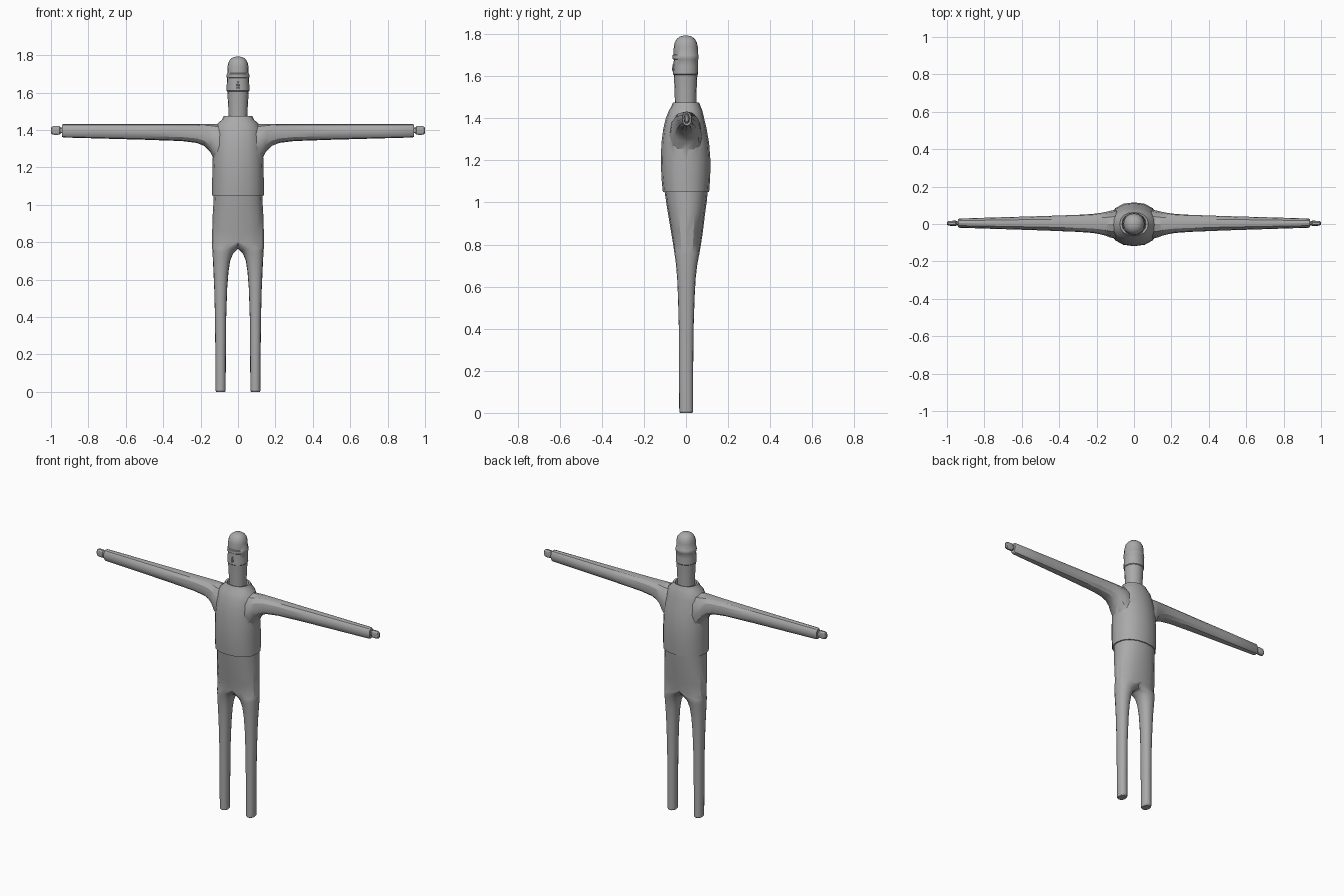
import bpy, bmesh, math

grey = bpy.data.materials.new("plain grey")
grey.diffuse_color = (0.4, 0.4, 0.4, 1)


def loft(name, rings, axis="z", sides=16, power=1.0, clip=False, angle=30):
    """Skin oval rings (t, u_min, u_max, v_min, v_max) along the z or x axis."""
    bm = bmesh.new()
    loops = []
    for t, u0, u1, v0, v1 in rings:
        loop = []
        for i in range(sides):
            a = 2 * math.pi * i / sides
            c, s = math.cos(a), math.sin(a)
            c = math.copysign(abs(c) ** power, c)
            s = math.copysign(abs(s) ** power, s)
            u = (u0 + u1) / 2 + (u1 - u0) / 2 * c
            v = (v0 + v1) / 2 + (v1 - v0) / 2 * s
            if clip:
                u = max(0.0, u)
            loop.append(bm.verts.new((u, v, t) if axis == "z" else (t, u, v)))
        loops.append(loop)
    for a, b in zip(loops, loops[1:]):
        for i in range(sides):
            j = (i + 1) % sides
            bm.faces.new((a[i], a[j], b[j], b[i]))
    bm.faces.new(loops[0])
    bm.faces.new(loops[-1])
    bmesh.ops.recalc_face_normals(bm, faces=bm.faces)
    if clip:  # open the inner wall so both halves join on the centre line
        inner = [f for f in bm.faces if all(v.co.x < 1e-5 for v in f.verts)]
        bmesh.ops.delete(bm, geom=inner, context="FACES")
    me = bpy.data.meshes.new(name)
    bm.to_mesh(me)
    bm.free()
    me.materials.append(grey)
    ob = bpy.data.objects.new(name, me)
    bpy.context.collection.objects.link(ob)
    smooth(ob, angle)
    return ob


def smooth(ob, angle):
    bpy.ops.object.select_all(action="DESELECT")
    ob.select_set(True)
    bpy.context.view_layer.objects.active = ob
    bpy.ops.object.shade_smooth_by_angle(angle=math.radians(angle))


def mirror(ob):
    m = ob.modifiers.new("mirror", "MIRROR")
    m.use_clip = True
    m.merge_threshold = 0.0005


# Jacket body with a raised collar and a sunken neck opening
jacket = loft("jacket", [
    (1.05, -.138, .138, -.110, .110),
    (1.12, -.138, .138, -.117, .115),
    (1.20, -.137, .137, -.119, .116),
    (1.28, -.134, .134, -.117, .110),
    (1.35, -.128, .128, -.108, .098),
    (1.40, -.120, .120, -.096, .086),
    (1.435, -.108, .108, -.082, .078),
    (1.455, -.086, .086, -.070, .070),
    (1.475, -.076, .076, -.062, .062),
    (1.473, -.064, .064, -.056, .056),
    (1.445, -.060, .060, -.052, .052)], power=0.9)

# Sleeves flaring into the shoulders
sleeve = [
    (.07, 1.18, -.070, .070), (.10, 1.20, -.078, .076),
    (.13, 1.245, -.071, .070), (.15, 1.285, -.063, .065),
    (.18, 1.315, -.055, .059), (.22, 1.331, -.048, .054),
    (.30, 1.341, -.042, .049), (.50, 1.348, -.034, .042),
    (.75, 1.355, -.026, .035), (.935, 1.360, -.020, .029),
    (.942, 1.365, -.016, .025)]
for sign in (1, -1):
    arm = loft("sleeve", [(sign * x, y0, y1, z, 1.432 if x < .94 else 1.427)
                          for x, z, y0, y1 in sleeve],
               axis="x", sides=12, power=0.9)
    join = jacket.modifiers.new("union", "BOOLEAN")
    join.operation = "UNION"
    join.solver = "EXACT"
    join.object = arm
    bpy.context.view_layer.objects.active = jacket
    bpy.ops.object.modifier_apply(modifier=join.name)
    bpy.data.objects.remove(arm)
smooth(jacket, 35)

# Mitten hands
hand = loft("hands", [
    (.930, -.006, .014, 1.383, 1.413),
    (.948, -.007, .015, 1.382, 1.414),
    (.954, -.011, .018, 1.374, 1.422),
    (.980, -.010, .017, 1.373, 1.423),
    (.994, -.008, .015, 1.376, 1.420),
    (1.00, -.003, .010, 1.384, 1.412)], axis="x", sides=10, power=0.8)
mirror(hand)

# Trousers: one leg rising into half of the hips, mirrored
trousers = loft("trousers", [
    (.000, .070, .116, -.028, .030),
    (.006, .066, .120, -.032, .034),
    (.200, .065, .121, -.033, .034),
    (.400, .063, .123, -.034, .036),
    (.550, .058, .127, -.038, .041),
    (.640, .051, .131, -.042, .046),
    (.700, .042, .134, -.047, .053),
    (.740, .026, .136, -.052, .060),
    (.758, .008, .137, -.055, .064),
    (.766, -.015, .138, -.056, .065),
    (.800, -.138, .138, -.061, .071),
    (.860, -.138, .138, -.071, .080),
    (.950, -.135, .135, -.086, .091),
    (1.00, -.132, .132, -.094, .098),
    (1.055, -.130, .130, -.102, .104)], sides=16, power=0.9, clip=True)
mirror(trousers)

# Neck and head with a slight brow band and a rounded crown
head = [
    (1.440, .051, -.052, .048), (1.520, .052, -.054, .050),
    (1.570, .055, -.056, .052), (1.606, .057, -.058, .054),
    (1.610, .061, -.062, .058), (1.650, .060, -.059, .057),
    (1.678, .059, -.058, .057), (1.682, .061, -.064, .060),
    (1.700, .060, -.064, .060), (1.704, .057, -.059, .057),
    (1.740, .056, -.058, .056), (1.762, .051, -.053, .051),
    (1.778, .041, -.043, .041), (1.788, .028, -.029, .027),
    (1.793, .010, -.011, .009)]
loft("head", [(z, -w, w, y0, y1) for z, w, y0, y1 in head], power=0.95, angle=40)

# Small nose
loft("nose", [
    (1.622, -.009, .009, -.064, -.045),
    (1.632, -.010, .010, -.067, -.045),
    (1.660, -.005, .005, -.062, -.045)], sides=8)
